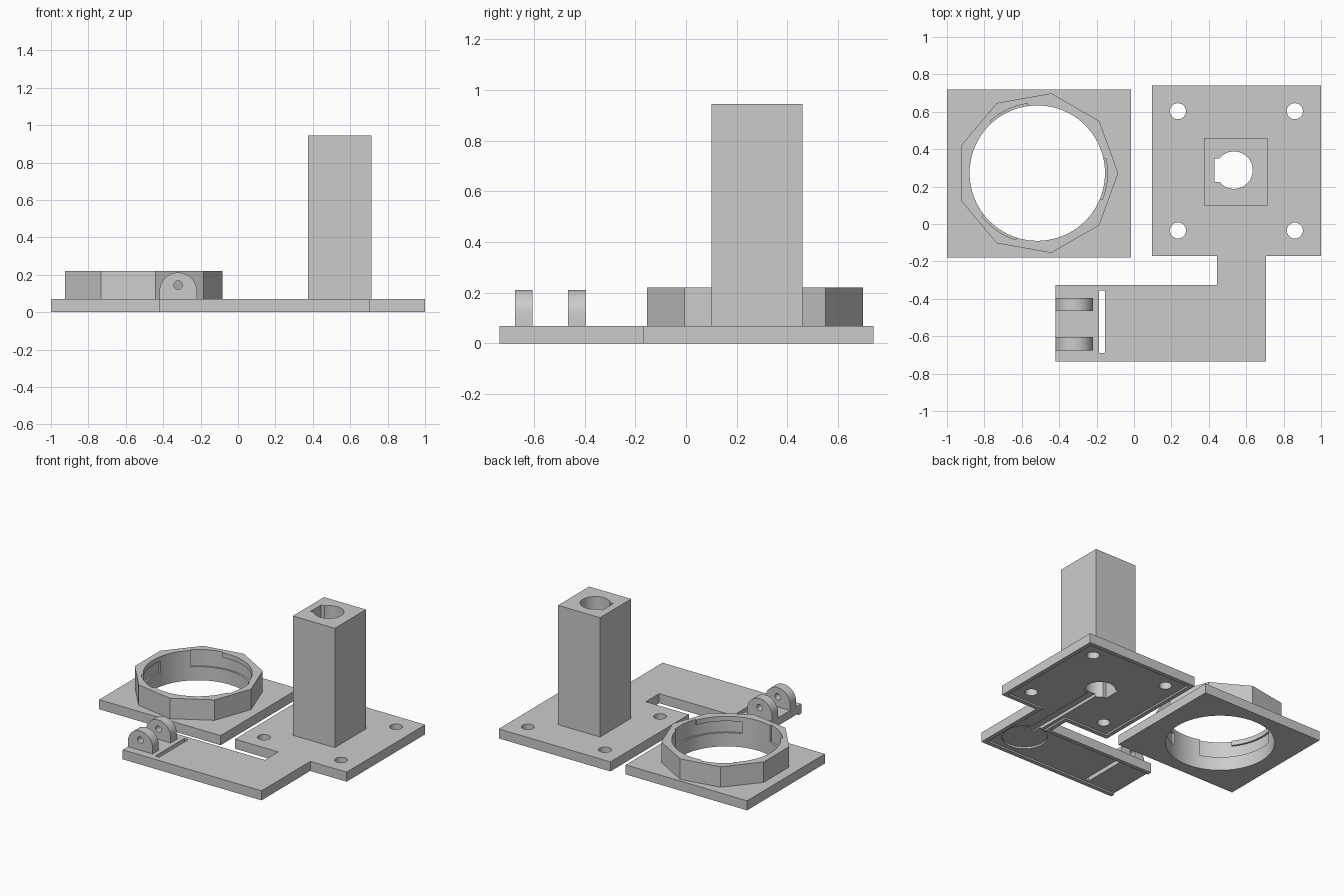
import bpy, bmesh
from math import cos, sin, pi, radians
from mathutils import Matrix

cube = bpy.data.objects.get("Cube")
if cube:
    bpy.data.objects.remove(cube, do_unlink=True)

grey = bpy.data.materials.new("plain grey")
grey.use_nodes = True
grey.diffuse_color = (0.6, 0.6, 0.6, 1)
grey.node_tree.nodes["Principled BSDF"].inputs["Base Color"].default_value = (0.6, 0.6, 0.6, 1)


def prism(name, pts, z0, z1):
    """Extrude a counter-clockwise outline from z0 to z1."""
    bm = bmesh.new()
    face = bm.faces.new([bm.verts.new((x, y, z0)) for x, y in pts])
    top = bmesh.ops.extrude_face_region(bm, geom=[face])["geom"]
    bmesh.ops.translate(bm, vec=(0, 0, z1 - z0),
                        verts=[v for v in top if isinstance(v, bmesh.types.BMVert)])
    bmesh.ops.recalc_face_normals(bm, faces=bm.faces)
    mesh = bpy.data.meshes.new(name)
    bm.to_mesh(mesh)
    bm.free()
    mesh.materials.append(grey)
    ob = bpy.data.objects.new(name, mesh)
    bpy.context.collection.objects.link(ob)
    return ob


def rect(x0, x1, y0, y1):
    return [(x0, y0), (x1, y0), (x1, y1), (x0, y1)]


def arc(cx, cy, r, a0=0, a1=360, n=64):
    steps = n if a1 - a0 == 360 else n + 1
    angles = [radians(a0 + (a1 - a0) * i / n) for i in range(steps)]
    return [(cx + r * cos(a), cy + r * sin(a)) for a in angles]


def cut(ob, outline, z0, z1):
    """Subtract an extruded outline from an object."""
    tool = prism("cutter", outline, z0, z1)
    tool.hide_render = True
    mod = ob.modifiers.new("cut", "BOOLEAN")
    mod.operation, mod.solver, mod.object = "DIFFERENCE", "EXACT", tool
    bpy.context.view_layer.update()
    result = bpy.data.meshes.new_from_object(
        ob.evaluated_get(bpy.context.evaluated_depsgraph_get()))
    ob.modifiers.clear()
    ob.data = result
    bpy.data.objects.remove(tool, do_unlink=True)


T = 0.07          # plate thickness
parts = []

# Square plate and nine-sided collar with a round opening
RX, RY, R = -0.517, 0.272, 0.362
ring_plate = prism("ring_plate", rect(-1, -0.015, -0.18, 0.72), 0, T)
collar = prism("locking_collar", arc(RX, RY, 0.433, n=9), T, 0.22)
for ob in (ring_plate, collar):
    cut(ob, arc(RX, RY, R, n=96), -0.1, 0.3)
    parts.append(ob)


def sector(a0, a1):
    return arc(RX, RY, R + 0.013, a0, a1, 12) + arc(RX, RY, R - 0.03, a0, a1, 12)[::-1]


# Three entry notches, each leading into a covered twist-lock groove
for k in range(3):
    start = 98 + 120 * k
    cut(collar, sector(start, start + 34), 0.1, 0.3)
    cut(collar, sector(start - 50, start + 1), 0.1, 0.185)

# Base plate with its L-shaped arm in one outline
base = prism("base_plate_with_arm", [
    (-0.42, -0.735), (0.705, -0.735), (0.705, -0.17), (1, -0.17), (1, 0.74),
    (0.095, 0.74), (0.095, -0.17), (0.445, -0.17), (0.445, -0.325), (-0.42, -0.325)], 0, T)
parts.append(base)

# Shallow recess inside a narrow rim on the underside
cut(base, [
    (-0.5, -0.705), (0.675, -0.705), (0.675, -0.14), (0.97, -0.14), (0.97, 0.71),
    (0.125, 0.71), (0.125, -0.14), (0.475, -0.14), (0.475, -0.355), (-0.5, -0.355)], -0.1, 0.012)

# Round pocket and cable channel on the underside
BX, BY = 0.535, 0.288
cut(base, arc(0.51, -0.52, 0.15, n=48), -0.1, 0.025)
cut(base, rect(0.5, 0.57, -0.45, BY), -0.1, 0.035)

# Mounting holes and strap slot
for x in (0.235, 0.86):
    for y in (-0.035, 0.603):
        cut(base, arc(x, y, 0.043, n=32), -0.1, 0.2)
cut(base, rect(-0.187, -0.155, -0.69, -0.355), -0.1, 0.2)

# Square tower with a keyed bore running through the base
tower = prism("square_tower", rect(0.375, 0.715, 0.1, 0.46), T, 0.945)
parts.append(tower)
for ob in (base, tower):
    cut(ob, arc(BX, BY, 0.1, n=48), -0.1, 1.1)
    cut(ob, rect(0.43, BX, 0.225, 0.35), -0.1, 1.1)

# Pair of rounded hinge lugs: profile drawn flat, then stood upright
LX = -0.32
for name, y in (("front_hinge_lug", -0.605), ("rear_hinge_lug", -0.395)):
    lug = prism(name, [(-0.1, T), (0.1, T)] + arc(0, 0.112, 0.1, 0, 180, 24), 0, 0.07)
    cut(lug, arc(0, 0.145, 0.023, n=24), -0.1, 0.2)
    lug.data.transform(Matrix.Translation((LX, y, 0)) @ Matrix.Rotation(pi / 2, 4, "X"))
    parts.append(lug)

# Smooth curved walls, keep the edges crisp
for ob in parts:
    bpy.ops.object.select_all(action="DESELECT")
    ob.select_set(True)
    bpy.context.view_layer.objects.active = ob
    bpy.ops.object.shade_smooth_by_angle(angle=radians(25))
